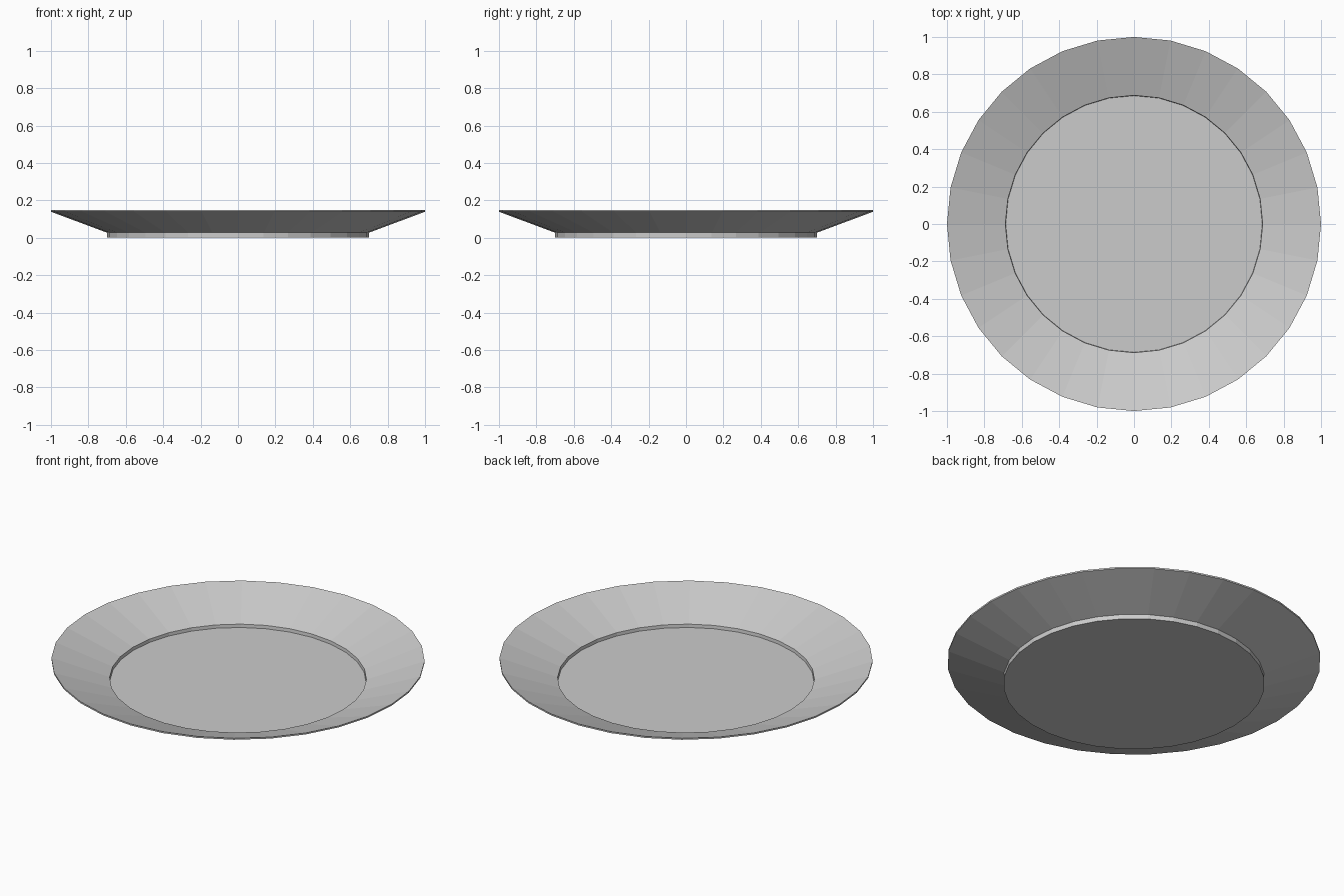
import bpy, bmesh, math

if "Cube" in bpy.data.objects:
    bpy.data.objects.remove(bpy.data.objects["Cube"])

SIDES = 32
# Plate cross-section (radius, height): foot, underside, rim, inner slope, sunken floor
profile = [(0.70, 0.0), (0.70, 0.027), (1.0, 0.139), (1.0, 0.148),
           (0.688, 0.036), (0.686, 0.017)]

bm = bmesh.new()
rings = []
for r, z in profile:
    rings.append([bm.verts.new((r * math.cos(2 * math.pi * i / SIDES),
                                r * math.sin(2 * math.pi * i / SIDES), z))
                  for i in range(SIDES)])

# Walls between neighbouring rings
for a, b in zip(rings, rings[1:]):
    for i in range(SIDES):
        j = (i + 1) % SIDES
        bm.faces.new((a[i], a[j], b[j], b[i]))

# Flat base and eating surface
bm.faces.new(rings[0][::-1])
bm.faces.new(rings[-1])
bmesh.ops.recalc_face_normals(bm, faces=bm.faces[:])

mesh = bpy.data.meshes.new("plate")
bm.to_mesh(mesh)
bm.free()
plate = bpy.data.objects.new("plate", mesh)
bpy.context.collection.objects.link(plate)
